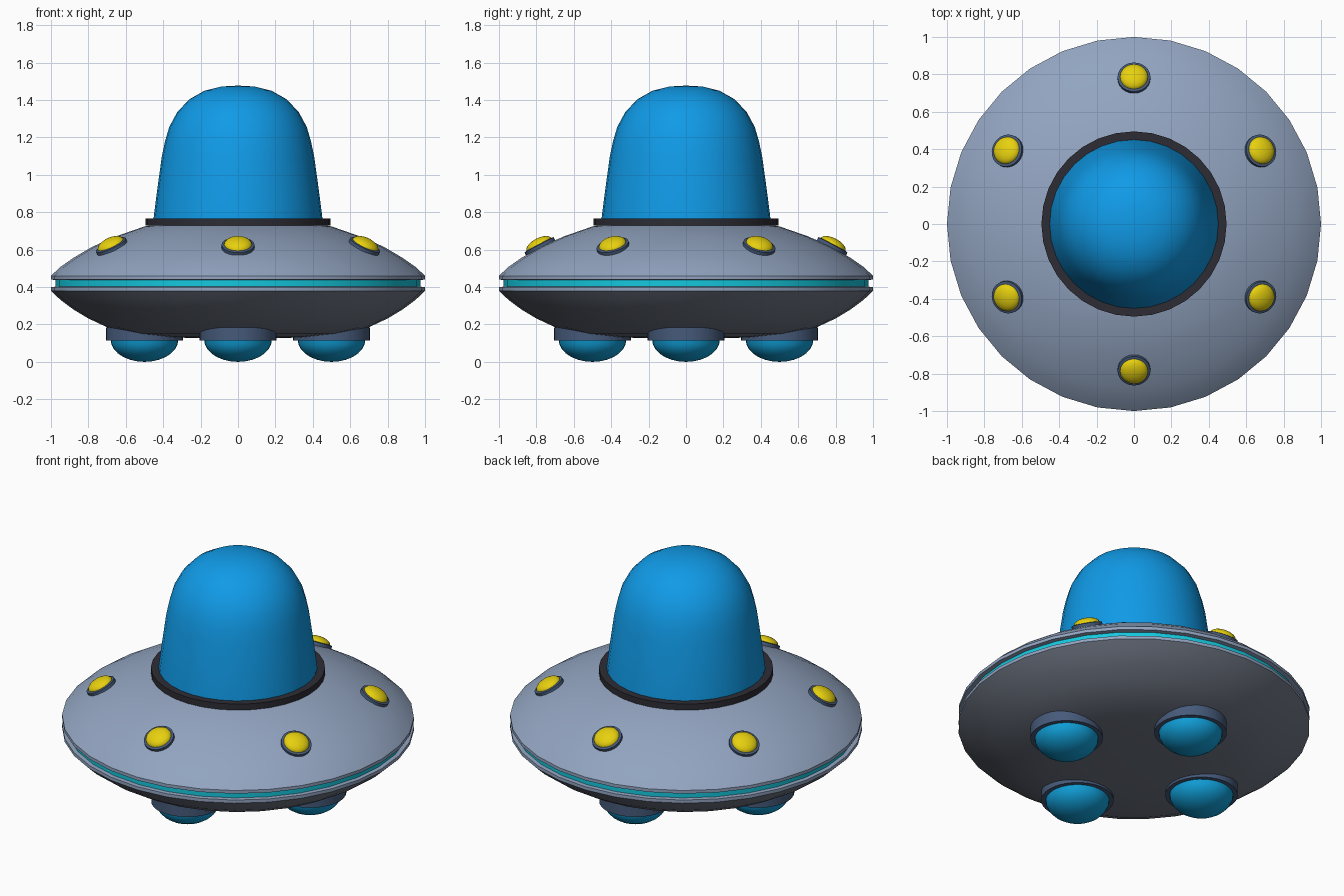
import bpy, bmesh, math
from mathutils import Matrix, Vector

if "Cube" in bpy.data.objects:
    bpy.data.objects.remove(bpy.data.objects["Cube"])


def material(name, r, g, b):
    # sRGB bytes to linear diffuse colour
    lin = [((c / 255 + 0.055) / 1.055) ** 2.4 if c > 10 else c / 255 / 12.92 for c in (r, g, b)]
    m = bpy.data.materials.new(name)
    m.diffuse_color = (*lin, 1)
    m.use_nodes = True
    m.node_tree.nodes["Principled BSDF"].inputs["Base Color"].default_value = m.diffuse_color
    return m


HULL = material("hull_grey", 146, 164, 192)
UNDER = material("underside_grey", 112, 119, 133)
BLUE = material("dome_blue", 16, 155, 232)
LAMP = material("lamp_blue", 16, 158, 215)
DARK = material("collar_black", 44, 44, 52)
SOCKET = material("socket_slate", 70, 90, 122)
YELLOW = material("light_yellow", 235, 212, 15)
TEAL = material("stripe_teal", 20, 200, 222)


def lathe(name, profile, mat, segs=32, matrix=Matrix(), angle=32):
    """Revolve (radius, z) points, listed from bottom to top, about z."""
    bm = bmesh.new()
    rings = []
    for r, z in profile:
        if r < 1e-6:
            rings.append([bm.verts.new((0, 0, z))])
        else:
            rings.append([bm.verts.new((r * math.cos(2 * math.pi * i / segs),
                                        r * math.sin(2 * math.pi * i / segs), z))
                          for i in range(segs)])
    for a, b in zip(rings, rings[1:]):
        for i in range(segs):
            j = (i + 1) % segs
            if len(a) == 1:
                bm.faces.new((a[0], b[j], b[i]))
            elif len(b) == 1:
                bm.faces.new((a[i], a[j], b[0]))
            else:
                bm.faces.new((a[i], a[j], b[j], b[i]))
    bmesh.ops.transform(bm, matrix=matrix, verts=bm.verts)
    me = bpy.data.meshes.new(name)
    bm.to_mesh(me)
    bm.free()
    me.materials.append(mat)
    ob = bpy.data.objects.new(name, me)
    bpy.context.collection.objects.link(ob)
    bpy.ops.object.select_all(action='DESELECT')
    ob.select_set(True)
    bpy.context.view_layer.objects.active = ob
    bpy.ops.object.shade_smooth_by_angle(angle=math.radians(angle))
    return ob


# Saucer halves, each with a thin vertical lip at the rim
lathe("upper_hull", [(0.95, 0.435), (1, 0.44), (1, 0.46), (0.95, 0.507), (0.88, 0.556),
                     (0.78, 0.615), (0.65, 0.672), (0.5, 0.724), (0.4, 0.74), (0, 0.745)], HULL)
lathe("lower_hull", [(0, 0.125), (0.2, 0.126), (0.38, 0.132), (0.55, 0.15), (0.7, 0.185),
                     (0.8, 0.232), (0.88, 0.28), (0.95, 0.332), (1, 0.38)], UNDER)
lathe("lower_rim_lip", [(1, 0.38), (1, 0.4), (0.95, 0.404)], HULL)

# Glowing stripe in the rim groove
lathe("rim_stripe", [(0.94, 0.395), (0.975, 0.4), (0.975, 0.437), (0.94, 0.44)], TEAL)

# Collar and cockpit dome
lathe("dome_collar", [(0.44, 0.728), (0.495, 0.728), (0.495, 0.766), (0.44, 0.766)], DARK)
lathe("cockpit_dome", [(0.453, 0.74), (0.45, 0.78), (0.432, 0.92), (0.407, 1.1), (0.39, 1.18),
                       (0.368, 1.255), (0.325, 1.335), (0.26, 1.404), (0.178, 1.45),
                       (0.09, 1.472), (0, 1.477)], BLUE)

# Yellow lights in tilted sockets around the upper hull
for i in range(6):
    a = math.radians(30 + 60 * i)
    m = (Matrix.Rotation(a, 4, 'Z') @ Matrix.Translation(Vector((0.78, 0, 0.615)))
         @ Matrix.Rotation(math.radians(28), 4, 'Y'))
    lathe(f"light_socket_{i + 1}", [(0.088, -0.02), (0.088, 0.012), (0.07, 0.016)],
          SOCKET, 24, m)
    dome = [(0.075 * math.cos(t * math.pi / 12), 0.012 + 0.036 * math.sin(t * math.pi / 12))
            for t in range(6)]
    lathe(f"hull_light_{i + 1}", dome + [(0, 0.048)], YELLOW, 24, m)

# Four landing lamps under the hull
for i in range(4):
    a = math.pi / 2 * i
    m = Matrix.Translation(Vector((0.5 * math.cos(a), 0.5 * math.sin(a), 0)))
    lathe(f"lamp_housing_{i + 1}", [(0.16, 0.115), (0.206, 0.115), (0.206, 0.183), (0, 0.183)],
          SOCKET, 32, m)
    bowl = [(0.181 * math.sin(t * math.pi / 14), 0.118 - 0.118 * math.cos(t * math.pi / 14))
            for t in range(8)]
    lathe(f"landing_lamp_{i + 1}", bowl, LAMP, 32, m)
